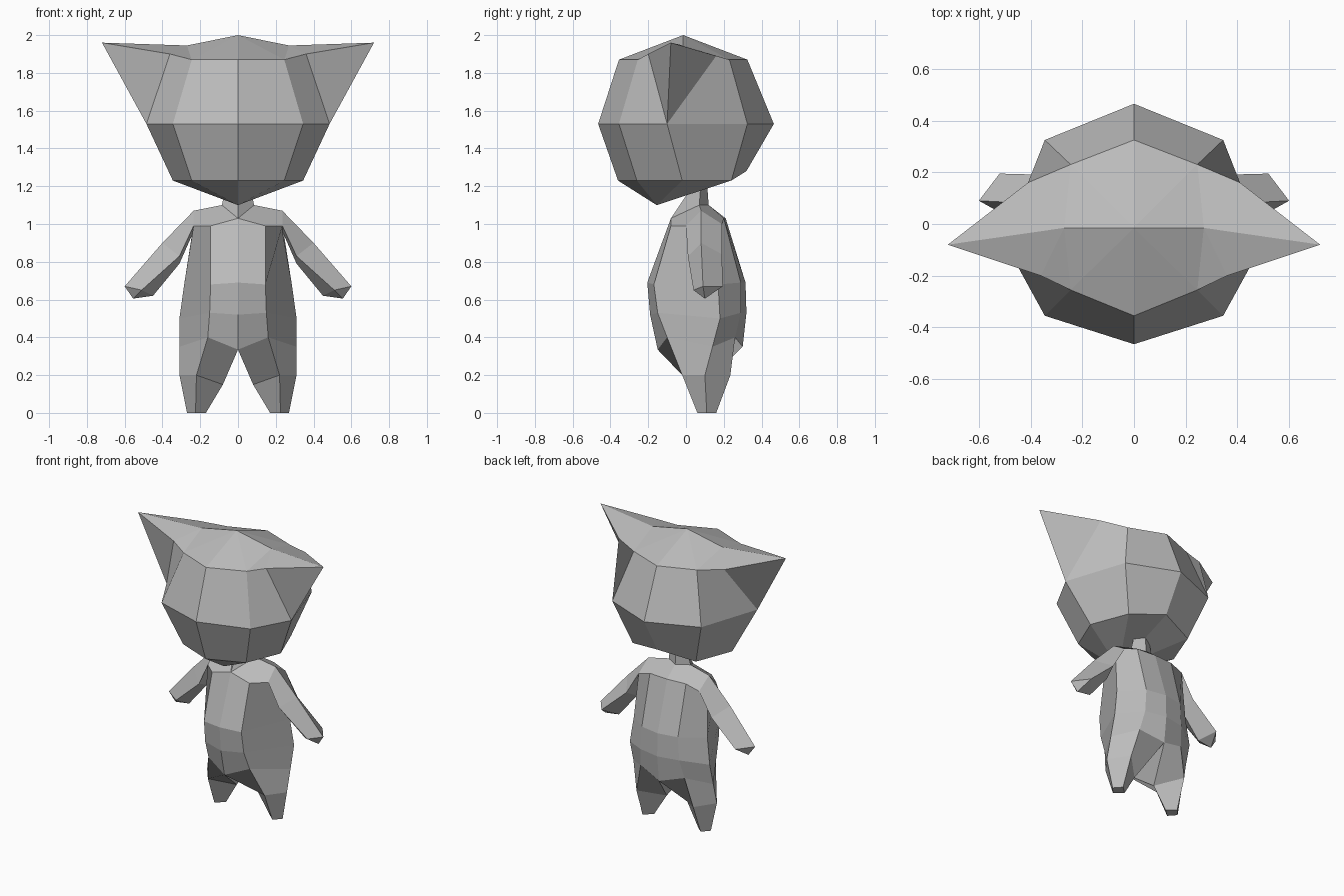
import bpy
import bmesh

cube = bpy.data.objects.get("Cube")
if cube:
    bpy.data.objects.remove(cube, do_unlink=True)

grey = bpy.data.materials.new("plain grey")
grey.use_nodes = True
grey.diffuse_color = (0.5, 0.5, 0.5, 1)
grey.node_tree.nodes["Principled BSDF"].inputs["Base Color"].default_value = (0.5, 0.5, 0.5, 1)


def strip(upper, lower):
    """Faces between two rows of matching points."""
    return [(upper[i], upper[i + 1], lower[i + 1], lower[i]) for i in range(len(upper) - 1)]


def fan(apex, row):
    """Triangles from one point to a row of points."""
    return [(apex, a, b) for a, b in zip(row, row[1:])]


def closed(row):
    return row + row[:1]


def build_mirrored(name, faces):
    """Make a flat-shaded object from the faces of its left half and their mirror image."""
    bm = bmesh.new()
    for side in (1, -1):
        for face in faces:
            bm.faces.new([bm.verts.new((side * x, y, z)) for x, y, z in face])
    bmesh.ops.remove_doubles(bm, verts=bm.verts, dist=0.001)
    bmesh.ops.recalc_face_normals(bm, faces=bm.faces)
    mesh = bpy.data.meshes.new(name)
    bm.to_mesh(mesh)
    bm.free()
    mesh.materials.append(grey)
    obj = bpy.data.objects.new(name, mesh)
    bpy.context.collection.objects.link(obj)
    return obj


# Head: half rows run from the front centre round to the back centre
jaw = [(0, -.36, 1.23), (.245, -.26, 1.23), (.345, -.02, 1.23), (.245, .24, 1.23), (0, .32, 1.28)]
cheek = [(0, -.465, 1.53), (.345, -.355, 1.53), (.485, -.1, 1.53), (.345, .325, 1.53), (0, .465, 1.53)]
brow = [(0, -.355, 1.87), (.245, -.255, 1.87), (.36, -.2, 1.9)]
nape = [(.41, .16, 1.89), (.245, .23, 1.87), (0, .325, 1.87)]
chin = (0, -.155, 1.1)
crown = (0, -.015, 2)
ridge = (.27, -.015, 1.945)
ear_tip = (.72, -.08, 1.96)

head = fan(chin, jaw) + strip(cheek, jaw)
head += strip(brow, cheek[:3]) + strip(nape, cheek[2:])
head += fan(cheek[2], [brow[2], ear_tip, nape[0]])
head += fan(ridge, [crown] + brow[1:] + [ear_tip] + nape[:2] + [crown])
head += [(crown, brow[0], brow[1]), (crown, nape[1], nape[2])]
build_mirrored("head", head)

# Arm: four-sided rows in the order top, front, underside, back
shoulder = [(.235, .08, 1.07), (.235, 0, .99), (.235, .1, .96), (.235, .19, 1)]
elbow = [(.4, .08, .9), (.31, .01, .83), (.31, .1, .79), (.33, .19, .84)]
wrist = [(.6, .09, .67), (.51, .04, .65), (.45, .1, .62), (.52, .195, .67)]
fingertip = (.555, .1, .605)
arm = strip(closed(shoulder), closed(elbow)) + strip(closed(elbow), closed(wrist))
arm += fan(fingertip, closed(wrist))

# Torso: half rows run from the front centre round to the back centre
arm_top, arm_front, armpit, arm_back = shoulder
collar = [(0, -.08, 1.03), (.085, .07, 1.1), (0, .12, 1.1)]
neck_top = [(0, .04, 1.21), (.06, .08, 1.23), (0, .11, 1.24)]
chest = (.145, -.08, .99)
back = [(.14, .2, 1.03), (0, .21, 1.03)]
belly = [(0, -.205, .69), (.145, -.17, .68), (.285, .17, .68), (.14, .29, .69), (0, .315, .69)]
waist = [(0, -.19, .52), (.15, -.15, .53), (.31, .18, .5), (.15, .29, .53), (0, .32, .53)]
hips = [(0, -.15, .335), (.16, -.1, .4), (.31, .14, .35), (.17, .26, .4), (0, .3, .35)]

torso = strip(neck_top, collar) + strip(belly, waist) + strip(waist, hips)
torso += [
    (collar[0], chest, belly[1], belly[0]),
    (chest, arm_front, armpit, belly[2], belly[1]),
    (armpit, arm_back, back[0], belly[3], belly[2]),
    (back[0], back[1], belly[4], belly[3]),
    (collar[0], collar[1], arm_top, arm_front, chest),
    (collar[1], collar[2], back[1], back[0], arm_back, arm_top),
]

# Leg: four-sided rows in the order inner, front, outer, back
knee = [(.08, .1, .15), (.22, -.02, .2), (.31, .1, .2), (.22, .235, .2)]
foot = [(.17, .11, 0), (.225, .06, 0), (.27, .11, 0), (.225, .16, 0)]
leg = strip(hips, closed(knee)) + strip(closed(knee), closed(foot))
leg += [(hips[0], knee[0], hips[4]), tuple(foot)]

build_mirrored("body", torso + arm + leg)
